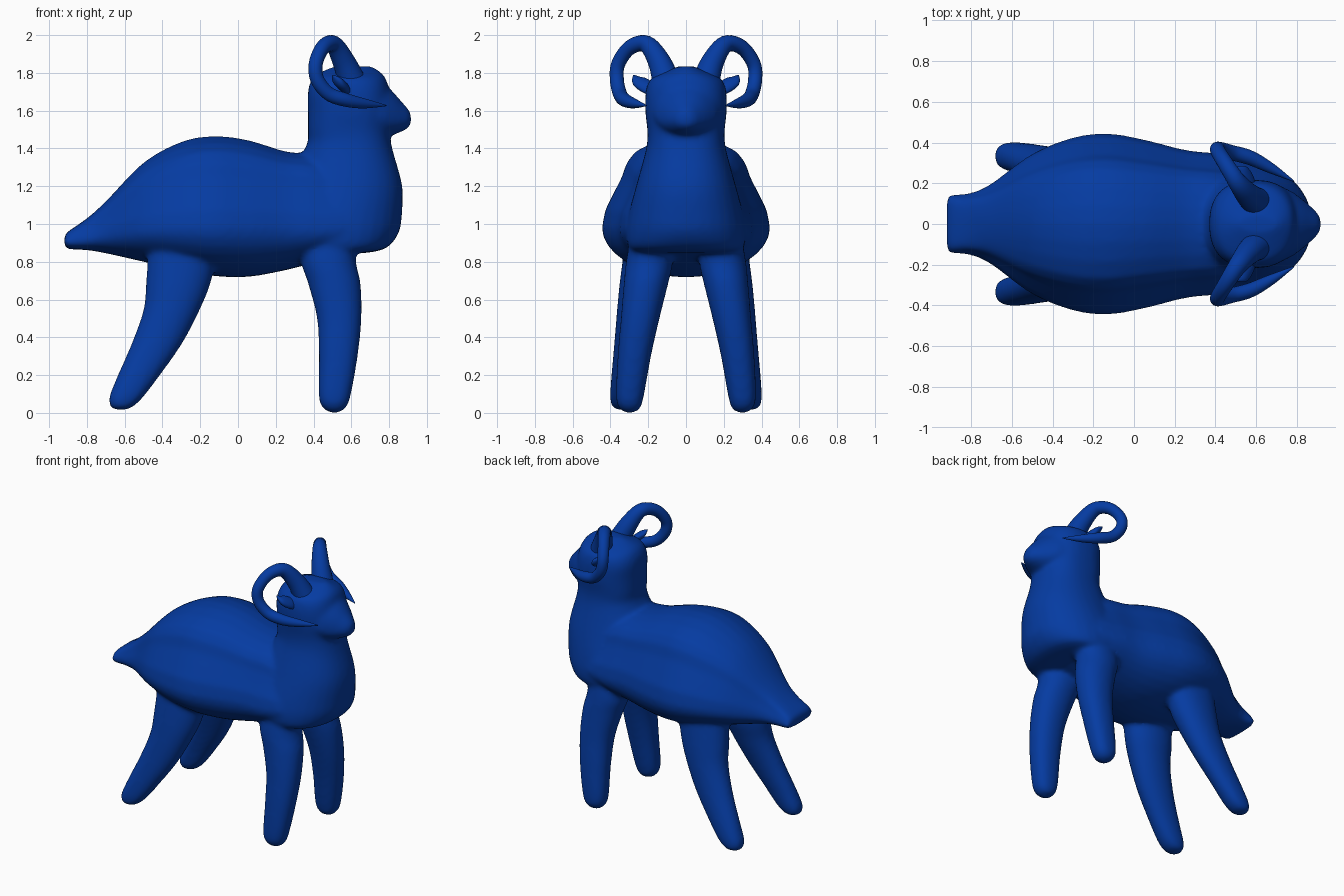
import bpy, bmesh, math
from mathutils import Vector

blue = bpy.data.materials.new("deep blue")
blue.diffuse_color = (0.0015, 0.044, 0.36, 1)
N = 32


def spline(rows, n=6):
    """Catmull-Rom interpolation of every column."""
    out = []
    for i in range(len(rows) - 1):
        a, b, c, d = (rows[max(i - 1, 0)], rows[i], rows[i + 1], rows[min(i + 2, len(rows) - 1)])
        for k in range(n):
            t = k / n
            out.append([0.5 * (2 * q + (r - p) * t + (2 * p - 5 * q + 4 * r - s) * t * t
                               + (3 * q - p - 3 * r + s) * t ** 3) for p, q, r, s in zip(a, b, c, d)])
    return out + [list(rows[-1])]


def loft(name, rings):
    bm = bmesh.new()
    vs = [[bm.verts.new(p) for p in ring] for ring in rings]
    for a, b in zip(vs, vs[1:]):
        for i in range(N):
            j = (i + 1) % N
            bm.faces.new((a[i], a[j], b[j], b[i]))
    bm.faces.new(vs[0])
    bm.faces.new(vs[-1][::-1])
    bmesh.ops.recalc_face_normals(bm, faces=bm.faces)
    me = bpy.data.meshes.new(name)
    bm.to_mesh(me)
    bm.free()
    me.materials.append(blue)
    for f in me.polygons:
        f.use_smooth = True
    ob = bpy.data.objects.new(name, me)
    bpy.context.collection.objects.link(ob)
    return ob


def oval(p):
    """Unit superellipse points; p = 2 is a circle, larger is boxier."""
    for i in range(N):
        a = 2 * math.pi * i / N
        c, s = math.cos(a), math.sin(a)
        yield (math.copysign(abs(c) ** (2 / p), c), math.copysign(abs(s) ** (2 / p), s))


def along_x(name, rows, hump=0.0):
    # row: x, half width, bottom, widest height, top, boxiness; hump squares off the back
    def wide(s):
        return 1 - hump * math.sin(2 * math.pi * s * s) if s > 0 else 1
    return loft(name, [[(x, w * c * wide(s), m + s * ((t - m) if s > 0 else (m - b)))
                        for c, s in oval(p)] for x, w, b, m, t, p in spline(rows)])


def along_z(name, rows):
    # row: z, x min, x max, y min, y max, boxiness
    return loft(name, [[((x0 + x1) / 2 + c * (x1 - x0) / 2, (y0 + y1) / 2 + s * (y1 - y0) / 2, z)
                        for c, s in oval(p)] for z, x0, x1, y0, y1, p in spline(rows)])


def tube(name, rows, flat=1.0):
    # row: x, y, z, radius
    pts = spline(rows)
    rings = []
    for i, q in enumerate(pts):
        d = (Vector(pts[min(i + 1, len(pts) - 1)][:3]) - Vector(pts[max(i - 1, 0)][:3])).normalized()
        u = d.cross(Vector((0.8, -0.6 if rows[0][1] > 0 else 0.6, 0.1))).normalized()
        v = d.cross(u)
        rings.append([Vector(q[:3]) + (u * c + v * s * flat) * max(q[3], 0.002) for c, s in oval(2)])
    return loft(name, rings)


# Torso with tapering tail
parts = [along_x("body", [
    (-0.92, 0.125, 0.885, 0.91, 0.935, 3), (-0.90, 0.145, 0.868, 0.91, 0.96, 3),
    (-0.80, 0.155, 0.862, 0.92, 1.03, 2.6), (-0.70, 0.20, 0.845, 0.94, 1.12, 2.2),
    (-0.50, 0.345, 0.80, 0.97, 1.325, 2), (-0.30, 0.425, 0.755, 0.98, 1.435, 2),
    (-0.13, 0.445, 0.725, 0.98, 1.465, 2), (0.05, 0.415, 0.72, 0.98, 1.445, 2),
    (0.25, 0.365, 0.755, 0.98, 1.385, 2.1), (0.42, 0.345, 0.80, 0.97, 1.36, 2.1),
    (0.60, 0.305, 0.85, 0.98, 1.24, 2.2), (0.74, 0.20, 0.88, 0.98, 1.12, 2.2)], 0.09)]

# Chest, neck and skull
parts.append(along_z("neck_and_head", [
    (0.845, 0.34, 0.66, -0.24, 0.24, 2.4), (0.87, 0.25, 0.78, -0.30, 0.30, 2.4),
    (0.95, 0.16, 0.85, -0.318, 0.318, 2.2), (1.05, 0.16, 0.868, -0.305, 0.305, 2.2),
    (1.20, 0.26, 0.87, -0.265, 0.265, 2.2), (1.37, 0.34, 0.825, -0.218, 0.218, 2.3),
    (1.44, 0.37, 0.808, -0.205, 0.205, 2.4), (1.50, 0.37, 0.80, -0.205, 0.205, 2.5),
    (1.60, 0.37, 0.81, -0.216, 0.216, 2.4), (1.70, 0.37, 0.80, -0.213, 0.213, 2.4),
    (1.765, 0.39, 0.785, -0.19, 0.19, 2.2), (1.80, 0.43, 0.76, -0.125, 0.125, 2.1),
    (1.835, 0.51, 0.71, -0.04, 0.04, 2)]))

# Snout
parts.append(along_x("snout", [
    (0.60, 0.19, 1.47, 1.60, 1.76, 2.1), (0.74, 0.175, 1.465, 1.58, 1.76, 2.0),
    (0.81, 0.135, 1.47, 1.56, 1.71, 2.1), (0.87, 0.085, 1.49, 1.55, 1.645, 2),
    (0.905, 0.05, 1.51, 1.55, 1.605, 2), (0.918, 0.02, 1.535, 1.55, 1.575, 2)]))

front_leg = [(0.0, 0.49, 0.53, 0.28, 0.32, 2), (0.02, 0.455, 0.565, 0.245, 0.35, 2.2),
             (0.08, 0.428, 0.594, 0.225, 0.37, 2.4), (0.30, 0.428, 0.634, 0.185, 0.362, 2.3),
             (0.50, 0.418, 0.654, 0.14, 0.345, 2.2), (0.68, 0.372, 0.650, 0.095, 0.33, 2.1),
             (0.80, 0.335, 0.625, 0.07, 0.318, 2.1), (0.95, 0.34, 0.62, 0.08, 0.29, 2.2)]
hind_leg = [(0.015, -0.645, -0.60, 0.31, 0.36, 2), (0.03, -0.675, -0.56, 0.28, 0.39, 2.2),
            (0.08, -0.683, -0.505, 0.262, 0.402, 2.4), (0.20, -0.637, -0.412, 0.24, 0.395, 2.2),
            (0.37, -0.563, -0.293, 0.20, 0.38, 2.1), (0.55, -0.50, -0.20, 0.15, 0.365, 2.1),
            (0.70, -0.487, -0.141, 0.11, 0.35, 2.1), (0.92, -0.47, -0.10, 0.10, 0.32, 2.2)]
horn = [(0.61, 0.10, 1.74, 0.075), (0.56, 0.142, 1.86, 0.06), (0.505, 0.21, 1.952, 0.046),
        (0.45, 0.295, 1.935, 0.039), (0.412, 0.358, 1.85, 0.037), (0.42, 0.366, 1.765, 0.037),
        (0.48, 0.35, 1.69, 0.037), (0.57, 0.325, 1.657, 0.036), (0.67, 0.275, 1.638, 0.026),
        (0.785, 0.21, 1.627, 0.003)]
ear = [(0.58, 0.16, 1.70, 0.03), (0.56, 0.205, 1.725, 0.042), (0.53, 0.25, 1.755, 0.04),
       (0.505, 0.272, 1.782, 0.012), (0.50, 0.275, 1.786, 0.003)]

for side, s in (("left", 1), ("right", -1)):
    for nm, rows in (("front_leg", front_leg), ("hind_leg", hind_leg)):
        parts.append(along_z(f"{nm}_{side}", [(z, a, b, s * c, s * d, p) for z, a, b, c, d, p in rows]))
    tube(f"horn_{side}", [(x, s * y, z, r) for x, y, z, r in horn])
    tube(f"ear_{side}", [(x, s * y, z, r) for x, y, z, r in ear], 0.6)

# Fuse torso, neck, snout and legs into one soft skin
bpy.ops.object.select_all(action='DESELECT')
for ob in parts:
    ob.select_set(True)
bpy.context.view_layer.objects.active = parts[0]
bpy.ops.object.join()
body = parts[0]
m = body.modifiers.new("fuse", 'REMESH')
m.mode = 'VOXEL'
m.voxel_size = 0.014
m.use_smooth_shade = True
m = body.modifiers.new("soften", 'SMOOTH')
m.factor = 0.5
m.iterations = 14
